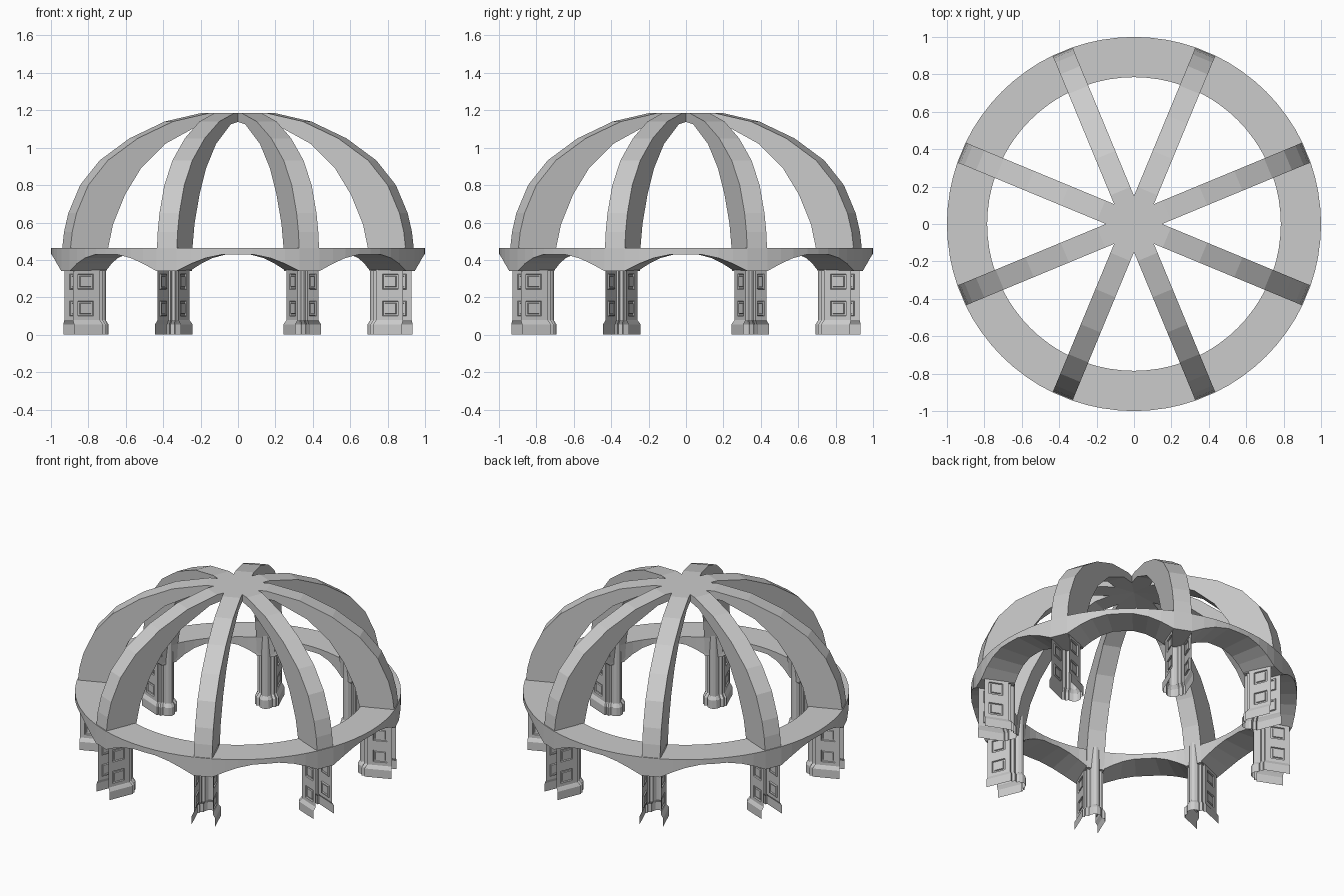
import bpy, bmesh, math
from mathutils import Matrix

if "Cube" in bpy.data.objects:
    bpy.data.objects.remove(bpy.data.objects["Cube"])


def finish(bm, name):
    bmesh.ops.recalc_face_normals(bm, faces=bm.faces)
    me = bpy.data.meshes.new(name)
    bm.to_mesh(me)
    bm.free()
    ob = bpy.data.objects.new(name, me)
    bpy.context.collection.objects.link(ob)
    return ob


# Ring with shallow arches cut into its underside between columns
def build_ring():
    bm = bmesh.new()
    half = [(0, .43), (4.5, .43), (10, .41), (14.5, .38), (19.2, .34)]
    sector = [(-a, z) for a, z in half[:0:-1]] + half
    rows = []
    for k in range(8):
        for a, z in sector:
            t = math.radians(a + 45 * k)
            c, s = math.cos(t), math.sin(t)
            rows.append([bm.verts.new((r * c, r * s, h)) for r, h in
                         ((1, .465), (.785, .465), (.785, z), (1, z))])
    for i, a in enumerate(rows):
        b = rows[(i + 1) % len(rows)]
        for j in range(4):
            m = (j + 1) % 4
            bm.faces.new((a[j], a[m], b[m], b[j]))
    finish(bm, "arched_ring")


# Dome rib: a full arch profile extruded across its width
def build_rib(angle, name):
    outer = [(.99, .34), (.993, .465), (.983, .55), (.958, .65), (.89, .80),
             (.777, .932), (.604, 1.05), (.40, 1.14), (.19, 1.185)]
    inner = [(.785, .34), (.775, .465), (.747, .59), (.677, .75),
             (.585, .89), (.446, 1.02), (.24, 1.125), (0, 1.155)]
    right = inner[::-1] + outer
    left = [(-r, z) for r, z in outer[::-1] + inner[:-1][::1][::-1][::-1]]
    pts = right + left
    bm = bmesh.new()
    face = bm.faces.new([bm.verts.new((r, -.0575, z)) for r, z in pts])
    ext = bmesh.ops.extrude_face_region(bm, geom=[face])
    # extrusion replaces the source cap, so both ends are kept closed
    moved = [v for v in ext["geom"] if isinstance(v, bmesh.types.BMVert)]
    bmesh.ops.translate(bm, verts=moved, vec=(0, .115, 0))
    bmesh.ops.triangulate(bm, faces=[f for f in bm.faces if len(f.verts) > 4])
    finish(bm, name).matrix_world = Matrix.Rotation(angle, 4, 'Z')


# Column: thin shell open to the outside, panelled sides, rounded inner end
def build_column(angle, name):
    bm = bmesh.new()
    # radius, half width, and direction of the base flare
    half = [(.98, .06, 0, 1), (.95, .06, 0, 1), (.862, .06, 0, 1),
            (.825, .06, -1, 1), (.825, .048, -1, 1), (.805, .048, -1, 1),
            (.805, .03, -1, .8)]
    for a in (30, 60):
        t = math.radians(a)
        half.append((.80 - .033 * math.sin(t), .03 * math.cos(t),
                     -math.sin(t), math.cos(t)))
    plan = half + [(.767, 0, -1, 0)] + [(r, -w, u, -v) for r, w, u, v in half[::-1]]
    levels = [(0, .014), (.055, .014), (.072, .004), (.078, 0), (.10, 0),
              (.18, 0), (.243, 0), (.325, 0), (.485, 0)]
    grid = [[bm.verts.new((r + u * o, w + v * o, z)) for r, w, u, v in plan]
            for z, o in levels]
    panels = []
    n = len(plan)
    for i in range(len(levels) - 1):
        for j in range(n - 1):
            f = bm.faces.new((grid[i][j], grid[i][j + 1],
                              grid[i + 1][j + 1], grid[i + 1][j]))
            if i in (4, 6) and j in (1, n - 3):
                panels.append(f)
    bm.normal_update()
    # recessed border and raised field for each panel
    bmesh.ops.inset_individual(bm, faces=panels, thickness=.004, depth=-.008)
    bmesh.ops.inset_individual(bm, faces=panels, thickness=.012, depth=0)
    bmesh.ops.inset_individual(bm, faces=panels, thickness=.004, depth=.006)
    finish(bm, name).matrix_world = Matrix.Rotation(angle, 4, 'Z')


build_ring()
for k in range(8):
    a = math.radians(22.5 + 45 * k)
    build_column(a, f"column_{k + 1}")
    if k < 4:
        build_rib(a, f"dome_rib_{k + 1}")
